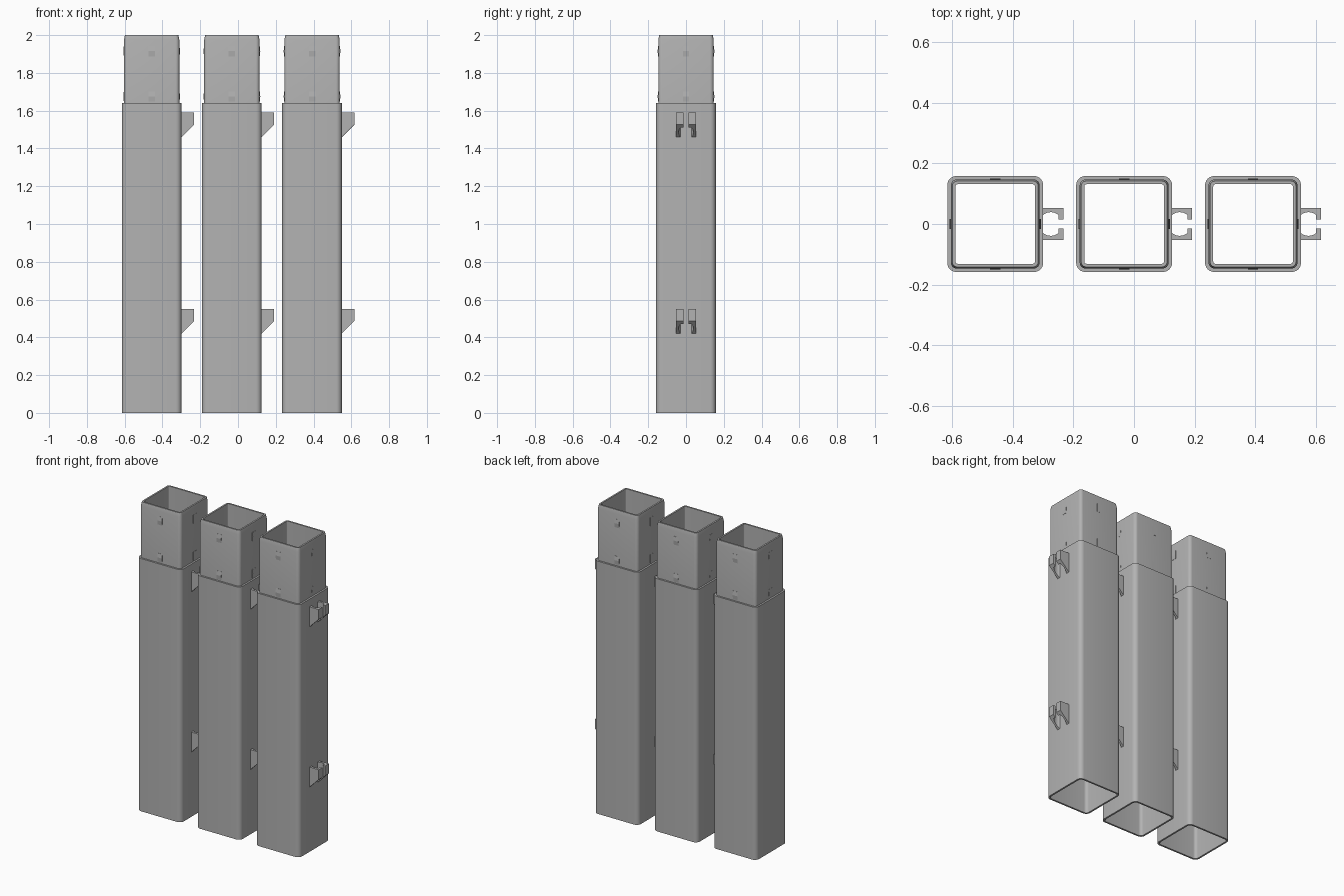
import bpy, bmesh, math

if "Cube" in bpy.data.objects:
    bpy.data.objects.remove(bpy.data.objects["Cube"])

grey = bpy.data.materials.new("plain grey")
grey.diffuse_color = (0.45, 0.45, 0.45, 1)
grey.use_nodes = True
grey.node_tree.nodes["Principled BSDF"].inputs["Base Color"].default_value = grey.diffuse_color

SPACING = 0.4245
BODY, CORE, HOLE = 0.158, 0.1465, 0.131   # half widths
SHOULDER, TOP = 1.64, 2.0


def finish(bm, name, x, smooth=False):
    bmesh.ops.recalc_face_normals(bm, faces=bm.faces)
    mesh = bpy.data.meshes.new(name)
    bm.to_mesh(mesh)
    bm.free()
    mesh.materials.append(grey)
    ob = bpy.data.objects.new(name, mesh)
    bpy.context.collection.objects.link(ob)
    ob.location.x = x
    if smooth:
        bpy.ops.object.select_all(action='DESELECT')
        ob.select_set(True)
        bpy.context.view_layer.objects.active = ob
        bpy.ops.object.shade_smooth_by_angle(angle=math.radians(30))
    return ob


def ring(bm, half, radius, z, steps=6):
    """Rounded square loop."""
    verts = []
    for q in range(4):
        a0 = q * math.pi / 2
        cx = (half - radius) * (1 if q in (0, 3) else -1)
        cy = (half - radius) * (1 if q < 2 else -1)
        for i in range(steps + 1):
            a = a0 + i / steps * math.pi / 2
            verts.append(bm.verts.new((cx + radius * math.cos(a), cy + radius * math.sin(a), z)))
    return verts


def hollow_tube(name, sections, x):
    """Closed wall swept through (half width, corner radius, z) sections."""
    bm = bmesh.new()
    rings = [ring(bm, *s) for s in sections]
    for a, b in zip(rings, rings[1:] + rings[:1]):
        n = len(a)
        for i in range(n):
            j = (i + 1) % n
            bm.faces.new((a[i], a[j], b[j], b[i]))
    return finish(bm, name, x, True)


def prism(bm, low, high):
    """Solid between two matching outlines."""
    lo = [bm.verts.new(p) for p in low]
    hi = [bm.verts.new(p) for p in high]
    n = len(lo)
    bm.faces.new(lo)
    bm.faces.new(hi)
    for i in range(n):
        j = (i + 1) % n
        bm.faces.new((lo[i], lo[j], hi[j], hi[i]))


def clip(x, top):
    """Two mirrored hooked arms around a round socket, with a sloped underside."""
    reach, drop = 0.066, 0.13
    arm = [(-0.004, 0.052), (-0.004, 0.029), (0, 0.029)]
    for i in range(9):
        a = math.radians(130 - i * 10)
        arm.append((0.025 + 0.039 * math.cos(a), 0.039 * math.sin(a)))
    arm += [(0.05, 0.014), (reach, 0.014), (reach, 0.052)]
    bm = bmesh.new()
    for side in (1, -1):
        prism(bm, [(BODY + px, py * side, top - drop + px) for px, py in arm],
              [(BODY + px, py * side, top) for px, py in arm])
    finish(bm, "clip", x)


def grip_bumps(x):
    """Small wedge ridges on all four spigot faces."""
    bm = bmesh.new()
    for q in range(4):
        c, s = round(math.cos(q * math.pi / 2)), round(math.sin(q * math.pi / 2))
        for z in (1.675, 1.915):
            profile = [(CORE - 0.003, z - 0.027), (CORE + 0.001, z - 0.027),
                       (CORE + 0.004, z), (CORE + 0.001, z + 0.027), (CORE - 0.003, z + 0.027)]
            ends = [[(d * c - w * s, d * s + w * c, h) for d, h in profile]
                    for w in (-0.017, 0.017)]
            prism(bm, *ends)
    finish(bm, "grip_bumps", x)


for k in range(3):
    cx = -0.457 + k * SPACING
    # Outer sleeve, open at the bottom
    hollow_tube("sleeve", [(BODY, 0.03, 0), (BODY, 0.03, SHOULDER),
                           (CORE, 0.02, SHOULDER), (CORE, 0.02, 0)], cx)
    # Spigot with a tapered lip
    hollow_tube("spigot", [(CORE, 0.02, 1.58), (CORE, 0.02, 1.975), (0.1415, 0.017, TOP),
                           (HOLE, 0.007, TOP), (HOLE, 0.007, 1.58)], cx)
    grip_bumps(cx)
    for z in (1.59, 0.55):
        clip(cx, z)
